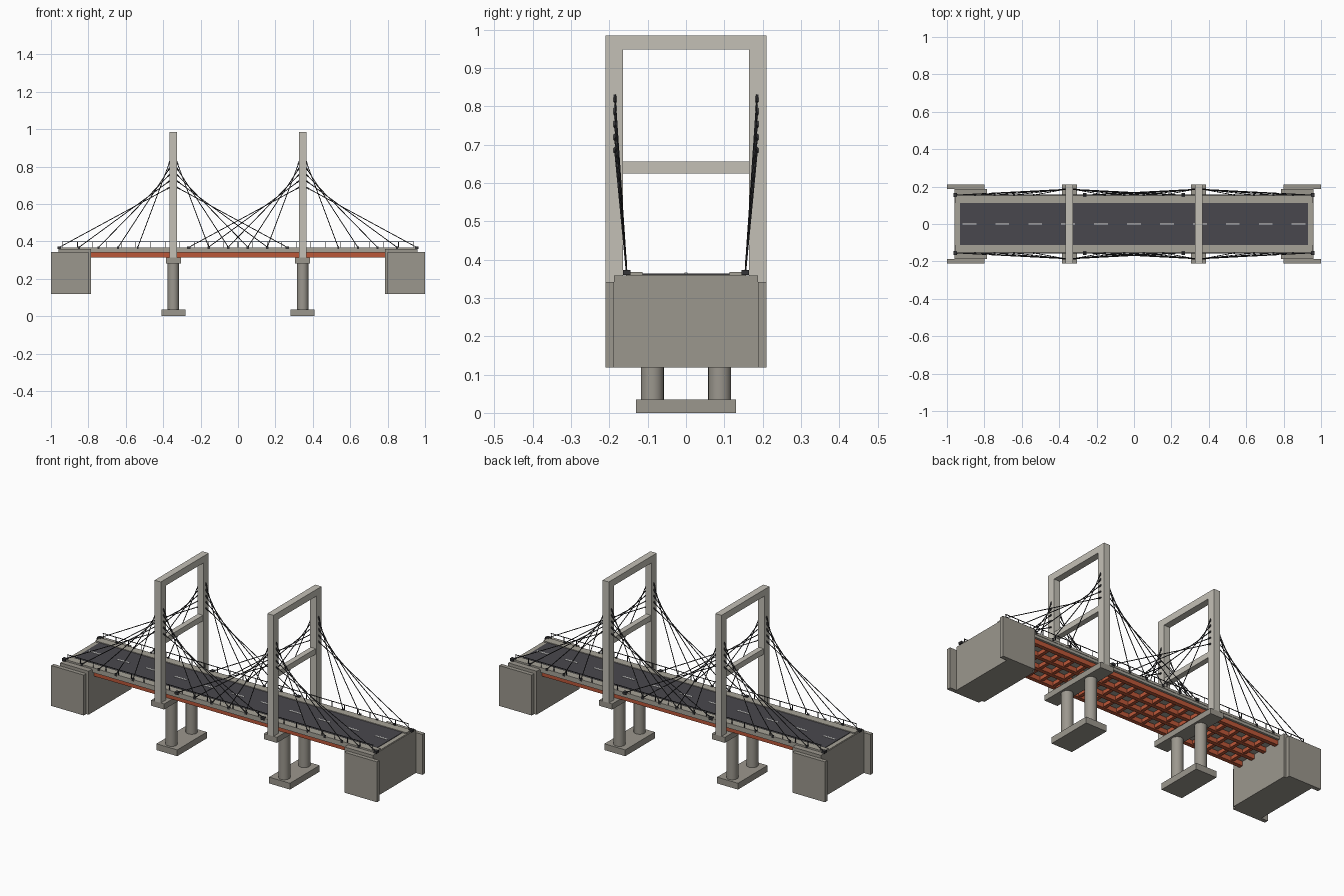
import bpy
import bmesh
from mathutils import Vector, Matrix

cube = bpy.data.objects.get("Cube")
if cube:
    bpy.data.objects.remove(cube, do_unlink=True)


def material(name, rgb):
    m = bpy.data.materials.new(name)
    m.use_nodes = True
    m.diffuse_color = (*rgb, 1)
    m.node_tree.nodes["Principled BSDF"].inputs["Base Color"].default_value = (*rgb, 1)
    return m


PALE = material("pale concrete", (0.55, 0.53, 0.47))
GREY = material("grey concrete", (0.33, 0.31, 0.27))
WALK = material("walkway concrete", (0.38, 0.36, 0.31))
ROAD = material("asphalt", (0.066, 0.064, 0.075))
PAINT = material("lane paint", (0.8, 0.8, 0.78))
STEEL = material("orange steel", (0.5, 0.095, 0.04))
DARK = material("dark cable", (0.035, 0.035, 0.038))


def add_box(bm, x, y, z):
    """Box given by its (low, high) range on each axis."""
    spans = [Vector(v) for v in zip(x, y, z)]
    size = spans[1] - spans[0]
    mat = Matrix.Translation((spans[0] + spans[1]) / 2) @ Matrix.Diagonal((*size, 1))
    bmesh.ops.create_cube(bm, size=1, matrix=mat)


def add_rod(bm, a, b, radius, sides=6):
    a, b = Vector(a), Vector(b)
    turn = (b - a).to_track_quat('Z', 'Y').to_matrix().to_4x4()
    bmesh.ops.create_cone(bm, cap_ends=True, segments=sides, radius1=radius, radius2=radius,
                          depth=(b - a).length, matrix=Matrix.Translation((a + b) / 2) @ turn)


def finish(bm, name, mat, smooth=False):
    mesh = bpy.data.meshes.new(name)
    bm.to_mesh(mesh)
    bm.free()
    mesh.materials.append(mat)
    ob = bpy.data.objects.new(name, mesh)
    bpy.context.collection.objects.link(ob)
    if smooth:
        bpy.ops.object.select_all(action='DESELECT')
        ob.select_set(True)
        bpy.context.view_layer.objects.active = ob
        bpy.ops.object.shade_smooth_by_angle()
    return ob


def boxes(name, mat, *ranges):
    bm = bmesh.new()
    for r in ranges:
        add_box(bm, *r)
    return finish(bm, name, mat)


def around(c, half):
    return (c - half, c + half)


def span(s, a, b):
    """Range a..b, mirrored to the negative side when s is -1."""
    return tuple(sorted((s * a, s * b)))


SIDES = (-1, 1)
TOWER_X = 0.346
RAIL_Y = 0.155

# Deck, walkways, road and lane dashes
boxes("deck_slab", WALK, (around(0, 0.955), around(0, RAIL_Y), (0.34, 0.361)))
boxes("walkways", WALK, *[(around(0, 0.955), span(s, 0.113, 0.157), (0.355, 0.368)) for s in SIDES])
boxes("road", ROAD, (around(0, 0.93), around(0, 0.113), (0.358, 0.364)))
boxes("lane_dashes", PAINT, *[(around(i * 0.176, 0.037), around(0, 0.004), (0.363, 0.366))
                              for i in range(-5, 6)])

# Steel girders and cross beams beneath the deck
boxes("girders", STEEL, *[(around(0, 0.8), around(y, 0.011), (0.315, 0.34))
                          for y in (-0.132, -0.044, 0.044, 0.132)])
boxes("cross_beams", STEEL, *[(around(i * 0.08, 0.009), around(0, 0.132), (0.32, 0.34))
                              for i in range(-9, 10)])

for s, side in ((-1, "right"), (1, "left")):
    # Abutment with wing walls
    boxes(f"{side}_abutment", GREY, (span(s, 0.785, 0.96), around(0, 0.188), (0.118, 0.359)))
    boxes(f"{side}_wing_walls", GREY,
          *[(span(s, 0.8, 1), span(t, 0.188, 0.21), (0.118, 0.342)) for t in SIDES])

    # Pier
    x = s * TOWER_X
    boxes(f"{side}_footing", GREY, (around(x, 0.064), around(0, 0.13), (0, 0.035)))
    boxes(f"{side}_pier_cap", GREY, (around(x, 0.04), around(0, 0.21), (0.283, 0.314)))
    bm = bmesh.new()
    for t in SIDES:
        add_rod(bm, (x, t * 0.088, 0.03), (x, t * 0.088, 0.29), 0.03, 24)
    finish(bm, f"{side}_pier_columns", GREY, smooth=True)

    # Tower frame
    boxes(f"{side}_tower_legs", PALE,
          *[(around(x, 0.019), span(t, 0.165, 0.21), (0.314, 0.985)) for t in SIDES])
    boxes(f"{side}_tower_beams", PALE,
          (around(x, 0.019), around(0, 0.165), (0.948, 0.985)),
          (around(x, 0.015), around(0, 0.165), (0.625, 0.656)))

    # Stay cables and their anchors: the lowest cable reaches furthest
    cables, anchors = bmesh.new(), bmesh.new()
    for t in SIDES:
        for d in SIDES:
            for i in range(5):
                foot = Vector((x + d * (0.19 + 0.105 * i), t * RAIL_Y, 0.368))
                top = Vector((x + d * 0.017, t * 0.186, 0.83 - 0.035 * i))
                add_rod(cables, foot, top, 0.0022)
                axis = (top - foot).normalized()
                add_rod(anchors, top - axis * 0.02, top, 0.004)
                size = 0.01 if i == 4 else 0.005
                add_box(anchors, around(foot.x, size), around(foot.y, size), (0.36, 0.373))
    finish(cables, f"{side}_stay_cables", DARK, smooth=True)
    finish(anchors, f"{side}_cable_anchors", DARK)

# Railings along both walkways
bm = bmesh.new()
for t in SIDES:
    y = t * RAIL_Y
    add_box(bm, around(0, 0.94), around(y, 0.0015), (0.396, 0.399))
    for i in range(-12, 13):
        add_box(bm, around(i * 0.078, 0.0015), around(y, 0.0015), (0.365, 0.398))
finish(bm, "railings", DARK)
